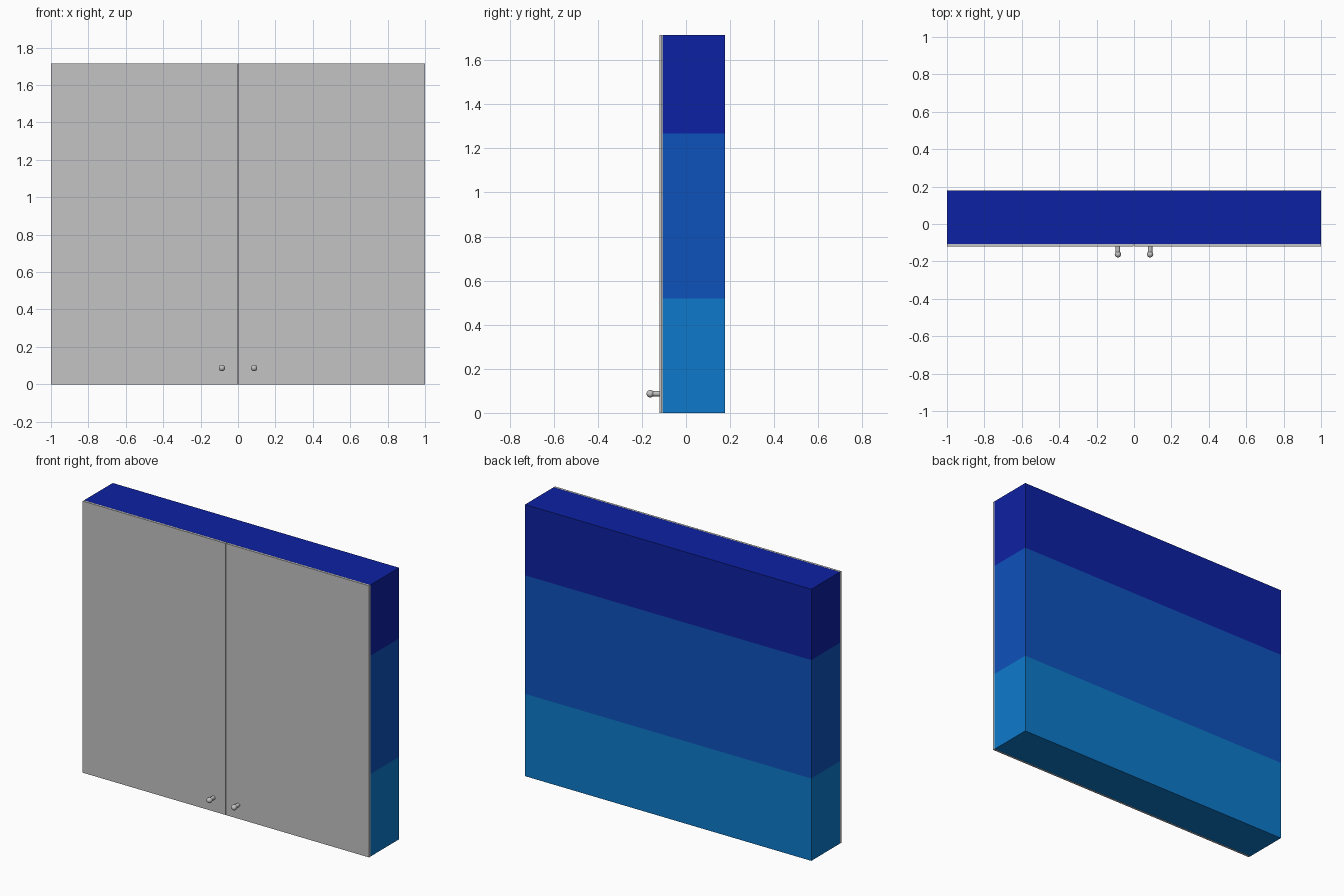
import bpy, bmesh, math
from mathutils import Matrix, Vector

if "Cube" in bpy.data.objects:
    bpy.data.objects.remove(bpy.data.objects["Cube"])


def lin(c):
    c /= 255
    return c / 12.92 if c <= 0.04045 else ((c + 0.055) / 1.055) ** 2.4


def material(name, r, g, b):
    m = bpy.data.materials.new(name)
    m.diffuse_color = (lin(r), lin(g), lin(b), 1)
    m.use_nodes = True
    m.node_tree.nodes["Principled BSDF"].inputs["Base Color"].default_value = m.diffuse_color
    return m


light_blue = material("light blue", 13, 122, 204)
mid_blue = material("mid blue", 13, 82, 188)
dark_blue = material("dark blue", 13, 33, 163)
grey = material("door grey", 195, 195, 195)

HEIGHT = 1.715
BACK, CASE_FRONT, DOOR_FRONT = 0.178, -0.107, -0.121
GAP = 0.002


def make(name, bm, mats):
    mesh = bpy.data.meshes.new(name)
    bm.normal_update()
    bm.to_mesh(mesh)
    bm.free()
    ob = bpy.data.objects.new(name, mesh)
    bpy.context.collection.objects.link(ob)
    for m in mats:
        mesh.materials.append(m)
    return ob


def box(lo, hi):
    bm = bmesh.new()
    lo, hi = Vector(lo), Vector(hi)
    mat = Matrix.Translation((lo + hi) / 2) @ Matrix.Diagonal((*(hi - lo), 1))
    bmesh.ops.create_cube(bm, size=1, matrix=mat)
    return bm


# Cabinet case, cut into three colour bands
bands = (0.52, 1.268)
bm = box((-1, CASE_FRONT, 0), (1, BACK, HEIGHT))
for z in bands:
    bmesh.ops.bisect_plane(bm, geom=bm.verts[:] + bm.edges[:] + bm.faces[:],
                           plane_co=(0, 0, z), plane_no=(0, 0, 1))
bm.normal_update()
for f in bm.faces:
    z = f.calc_center_median().z
    # grey face behind the doors, blue bands by height elsewhere
    f.material_index = 3 if f.normal.y < -0.9 else sum(z > b for b in bands)
make("cabinet_case", bm, [light_blue, mid_blue, dark_blue, grey])

# Doors and knobs, one pair per side
KNOB_X, KNOB_Z, KNOB_Y = 0.086, 0.087, -0.162
for side, s in (("left", -1), ("right", 1)):
    x0, x1 = sorted((s * GAP, s * 1.0))
    make(side + "_door", box((x0, DOOR_FRONT, 0), (x1, CASE_FRONT - 0.001, HEIGHT)), [grey])

    # Round stem and ball
    bm = bmesh.new()
    y_mid = (KNOB_Y + DOOR_FRONT) / 2
    bmesh.ops.create_cone(
        bm, cap_ends=True, segments=24, radius1=0.012, radius2=0.012,
        depth=DOOR_FRONT - KNOB_Y + 0.004,
        matrix=Matrix.Translation((s * KNOB_X, y_mid, KNOB_Z)) @ Matrix.Rotation(math.pi / 2, 4, 'X'))
    bmesh.ops.create_uvsphere(
        bm, u_segments=24, v_segments=12, radius=0.017,
        matrix=Matrix.Translation((s * KNOB_X, KNOB_Y, KNOB_Z)) @ Matrix.Rotation(math.pi / 2, 4, 'X'))
    knob = make(side + "_knob", bm, [grey])
    bpy.ops.object.select_all(action='DESELECT')
    knob.select_set(True)
    bpy.context.view_layer.objects.active = knob
    bpy.ops.object.shade_smooth_by_angle(angle=math.radians(40))
